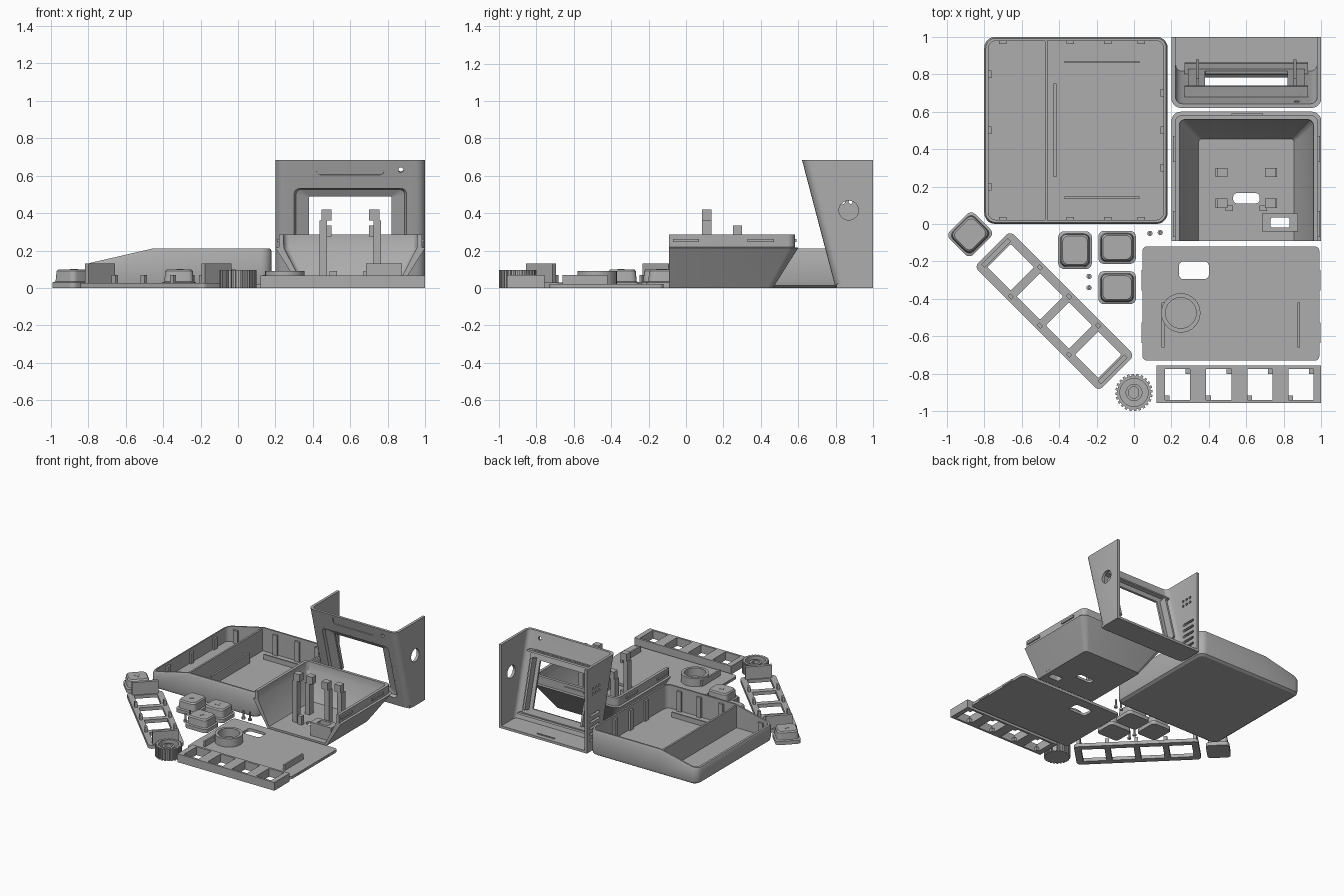
import bpy, bmesh, math
from mathutils import Matrix, Vector

cube = bpy.data.objects.get("Cube")
if cube:
    bpy.data.objects.remove(cube, do_unlink=True)

GREY = (0.42, 0.42, 0.42, 1)
plastic = bpy.data.materials.new("grey plastic")
plastic.use_nodes = True
plastic.diffuse_color = GREY
plastic.node_tree.nodes["Principled BSDF"].inputs["Base Color"].default_value = GREY


def add(name, bm, place=Matrix()):
    """Turn a bmesh into a named, shaded object."""
    bmesh.ops.remove_doubles(bm, verts=bm.verts, dist=1e-5)
    bmesh.ops.recalc_face_normals(bm, faces=bm.faces)
    bmesh.ops.transform(bm, matrix=place, verts=bm.verts)
    mesh = bpy.data.meshes.new(name)
    bm.to_mesh(mesh)
    bm.free()
    mesh.materials.append(plastic)
    ob = bpy.data.objects.new(name, mesh)
    bpy.context.scene.collection.objects.link(ob)
    return ob


def rrect(x0, x1, y0, y1, r=0.0, split=None):
    """Rounded rectangle outline, with optional extra points at x = split."""
    if r == 0:
        return [(x0, y0), (x1, y0), (x1, y1), (x0, y1)]
    pts = []
    for k, (cx, cy) in enumerate([(x0 + r, y0 + r), (x1 - r, y0 + r),
                                  (x1 - r, y1 - r), (x0 + r, y1 - r)]):
        for i in range(6):
            a = math.pi * (1 + k / 2 + i / 10)
            pts.append((cx + r * math.cos(a), cy + r * math.sin(a)))
        if split is not None and k in (0, 2):
            pts.append((split, y0 if k == 0 else y1))
    return pts


def circle(x, y, r, n=32):
    return [(x + r * math.cos(math.tau * i / n), y + r * math.sin(math.tau * i / n))
            for i in range(n)]


def loft(name, sections, place=Matrix(), closed=False):
    """Skin a stack of (outline, height) sections; height may be a function of x."""
    bm = bmesh.new()
    rings = [[bm.verts.new((x, y, z(x) if callable(z) else z)) for x, y in o]
             for o, z in sections]
    pairs = list(zip(rings, rings[1:]))
    if closed:
        pairs.append((rings[-1], rings[0]))
    else:
        bm.faces.new(rings[0])
        bm.faces.new(rings[-1])
    for a, b in pairs:
        for i in range(len(a)):
            j = (i + 1) % len(a)
            bm.faces.new((a[i], a[j], b[j], b[i]))
    return add(name, bm, place)


def box(name, x0, x1, y0, y1, z0, z1, place=Matrix()):
    return loft(name, [(rrect(x0, x1, y0, y1), z0), (rrect(x0, x1, y0, y1), z1)], place)


def plate(name, outlines, z0, z1, place=Matrix()):
    """Flat plate; outlines after the first are holes."""
    cu = bpy.data.curves.new(name, "CURVE")
    cu.dimensions, cu.fill_mode, cu.extrude = "2D", "BOTH", (z1 - z0) / 2
    for o in outlines:
        sp = cu.splines.new("POLY")
        sp.points.add(len(o) - 1)
        for p, (x, y) in zip(sp.points, o):
            p.co = (x, y, 0, 1)
        sp.use_cyclic_u = True
    tmp = bpy.data.objects.new(name, cu)
    mesh = bpy.data.meshes.new_from_object(tmp)
    bpy.data.objects.remove(tmp)
    bm = bmesh.new()
    bm.from_mesh(mesh)
    bpy.data.meshes.remove(mesh)
    return add(name, bm, place @ Matrix.Translation((0, 0, (z0 + z1) / 2)))


def cut(ob, cutters):
    """Subtract cutters, bake the result and drop the cutters."""
    for c in cutters:
        m = ob.modifiers.new("cut", "BOOLEAN")
        m.operation, m.solver, m.object = "DIFFERENCE", "EXACT", c
    bpy.context.view_layer.update()
    mesh = bpy.data.meshes.new_from_object(ob.evaluated_get(bpy.context.evaluated_depsgraph_get()))
    ob.modifiers.clear()
    ob.data = mesh
    for c in cutters:
        bpy.data.objects.remove(c, do_unlink=True)


# Large tray with a sloping rim
def rim(x):
    return min(0.21, 0.21 - (-0.46 - x) * 0.23)


def tray_outline(d, r):
    return rrect(-0.8 + d, 0.18 - d, d, 1 - d, r, -0.46)


loft("tray", [(tray_outline(0.025, 0.04), 0), (tray_outline(0.006, 0.055), 0.012),
              (tray_outline(0, 0.06), 0.035), (tray_outline(0, 0.06), lambda x: rim(x) - 0.015),
              (tray_outline(0.008, 0.052), rim), (tray_outline(0.022, 0.04), rim),
              (tray_outline(0.022, 0.04), 0.02)])
box("tray_divider", -0.475, -0.46, 0.02, 0.98, 0.015, 0.2)
box("tray_low_rib", -0.43, -0.415, 0.25, 0.75, 0.015, 0.1)
for y in (0.14, 0.865):
    box("tray_cross_rib", -0.37, 0.03, y - 0.006, y + 0.006, 0.015, 0.06)
for x in (-0.7, -0.34, -0.14, 0.04):
    for y in (0.018, 0.962):
        box("tray_wall_rib", x - 0.02, x + 0.02, y, y + 0.02, 0.015, rim(x - 0.02) - 0.025)
for x, ys in ((-0.782, (0.2, 0.5, 0.8)), (0.142, (0.3, 0.5, 0.7))):
    for y in ys:
        box("tray_wall_rib", x, x + 0.02, y - 0.02, y + 0.02, 0.015, rim(x) - 0.025)


# Leaning screen bezel, open at the top and back
def bezel_outline(front):
    outer = rrect(0.2, 1, front, 1.2, 0.05)[:12]
    inner = rrect(0.222, 0.978, front + 0.022, 1.2, 0.035)[:12]
    return [(0.2, 1)] + outer + [(1, 1), (0.978, 1)] + inner[::-1] + [(0.222, 1)]


TILT = math.atan2(0.18, 0.685)
face = Matrix.Translation((0.6, 0.721, 0.3)) @ Matrix.Rotation(math.pi / 2 + TILT, 4, "X")
side = Matrix.Rotation(math.pi / 2, 4, "Z") @ Matrix.Rotation(math.pi / 2, 4, "X")


def face_rect(w, h, r):
    return rrect(-w, w, -h, h, r)


bezel = loft("bezel", [(bezel_outline(0.8), 0), (bezel_outline(0.62), 0.685)])
cutters = [plate("cutter", [face_rect(0.31, 0.25, 0.035)], -0.1, 0.1, face),
           plate("cutter", [rrect(-0.18, 0.18, 0.315, 0.387, 0.02)], -0.006, 0.05, face),
           plate("cutter", [circle(0.27, 0.342, 0.014, 12)], -0.1, 0.1, face),
           plate("cutter", [circle(0.87, 0.415, 0.052)], 0.9, 1.1, side)]
for i in range(5):
    z = 0.08 + 0.05 * i
    cutters.append(plate("cutter", [rrect(0.84, 0.96, z, z + 0.02, 0.009)], 0.1, 0.3, side))
for y in (0.84, 0.88, 0.92):
    for z in (0.46, 0.5):
        cutters.append(plate("cutter", [circle(y, z, 0.011, 10)], 0.1, 0.3, side))
cut(bezel, cutters)
loft("screen_funnel", [(face_rect(0.312, 0.252, 0.035), 0), (face_rect(0.3, 0.24, 0.03), 0),
                       (face_rect(0.29, 0.23, 0.03), -0.02), (face_rect(0.22, 0.186, 0.005), -0.035),
                       (face_rect(0.22, 0.186, 0.005), -0.05), (face_rect(0.312, 0.252, 0.035), -0.05)],
     face, closed=True)
box("bezel_floor", 0.205, 0.995, 0.805, 1, 0, 0.02)
box("bezel_floor_ridge", 0.52, 0.68, 0.955, 0.965, 0.02, 0.027)
for x in (-0.26, 0.26):
    box("screen_clip", x - 0.008, x + 0.008, -0.2, 0.2, -0.11, -0.045, face)
for y in (-0.25, 0.235):
    box("screen_rail", -0.33, 0.33, y, y + 0.015, -0.08, -0.02, face)


# Flared rear housing, open at the front
def bin_outline(d, r):
    return rrect(0.2 + d, 1 - d, -0.5, 0.6 - d, r)


housing = loft("rear_housing", [(bin_outline(0.135, 0.03), 0), (bin_outline(0, 0.05), 0.215),
                                (bin_outline(0.018, 0.04), 0.218), (bin_outline(0.018, 0.04), 0.285),
                                (bin_outline(0.042, 0.03), 0.285), (bin_outline(0.045, 0.03), 0.215),
                                (bin_outline(0.145, 0.02), 0.02)])
cut(housing, [box("cutter", 0, 1.2, -0.7, -0.09, -0.1, 0.5),
              plate("cutter", [rrect(0.53, 0.67, 0.11, 0.165, 0.02)], -0.1, 0.1),
              plate("cutter", [rrect(0.73, 0.83, -0.02, 0.035, 0.01)], -0.1, 0.1)])
plate("connector_box", [rrect(0.685, 0.875, -0.04, 0.055), rrect(0.73, 0.83, -0.02, 0.035, 0.01)],
      0.015, 0.13)
for s in (-1, 1):
    for y, top in ((0.11, 0.42), (0.275, 0.335)):
        mid = 0.6 + s * 0.145
        box("board_post", mid - 0.02, mid + 0.02, y - 0.025, y + 0.025, 0.015, top - 0.06)
        hook = sorted((mid + s * 0.01, mid - s * 0.045))
        box("board_post_hook", *hook, y - 0.025, y + 0.025, top - 0.06, top)
    box("board_stop", 0.58 + s * 0.09, 0.62 + s * 0.09, 0.07, 0.1, 0.015, 0.09)
    for y in (0, 0.4):
        edge = 0.6 + s * 0.385
        box("housing_snap", edge - 0.008, edge + 0.008, y - 0.07, y + 0.07, 0.245, 0.262)
box("housing_snap", 0.52, 0.69, 0.575, 0.59, 0.245, 0.262)

# Flat back panel with battery ring
plate("back_panel", [rrect(0.045, 0.99, -0.73, -0.12, 0.025), rrect(0.24, 0.4, -0.295, -0.2, 0.025)],
      0, 0.022)
plate("panel_ring", [circle(0.25, -0.475, 0.105), circle(0.25, -0.475, 0.082)], 0.02, 0.09)
for x in (0.155, 0.88):
    box("panel_rib", x - 0.007, x + 0.007, -0.66, -0.42, 0.02, 0.068)
for x in (0.04, 0.985):
    for y in (-0.58, -0.3):
        box("panel_tab", x, x + 0.01, y - 0.055, y + 0.055, 0.005, 0.02)

# Straight key frame
wells = [0.165 + 0.22 * i for i in range(4)]
plate("key_frame", [rrect(0.12, 1, -0.957, -0.757)] + [rrect(x, x + 0.135, -0.94, -0.775) for x in wells],
      0, 0.068)
for x in wells:
    box("key_frame_stop", x, x + 0.025, -0.94, -0.915, 0, 0.03)
    box("key_frame_stop", x + 0.11, x + 0.135, -0.8, -0.775, 0, 0.03)

# Diagonal key cover
diag = Matrix.Translation((-0.425, -0.465, 0)) @ Matrix.Rotation(-math.pi / 4, 4, "Z")
plate("key_cover", [rrect(-0.47, 0.47, -0.135, 0.135, 0.03)] +
      [rrect(u - 0.088, u + 0.088, -0.088, 0.088, 0.008) for u in (-0.33, -0.11, 0.11, 0.33)],
      0, 0.028, diag)
for s in (-1, 1):
    box("cover_end_bar", s * 0.44 - 0.013, s * 0.44 + 0.013, -0.1, 0.1, 0.025, 0.13, diag)
    for u in (-0.22, 0, 0.22):
        box("cover_peg", u - 0.014, u + 0.014, s * 0.11 - 0.01, s * 0.11 + 0.01, 0.025, 0.07, diag)

# Key caps with arrow marks
for x, y, w, h, turn in ((-0.315, -0.14, 0.09, 0.1, 0), (-0.09, -0.125, 0.1, 0.088, 90),
                         (-0.09, -0.34, 0.1, 0.088, -90), (-0.875, -0.055, 0.095, 0.088, 45)):
    spot = Matrix.Translation((x, y, 0))
    if turn == 45:
        spot = spot @ Matrix.Rotation(math.pi / 4, 4, "Z")
    loft("key_cap", [(face_rect(w - d, h - d, 0.03), z) for d, z in
                     ((0, 0), (0, 0.03), (0.012, 0.035), (0.016, 0.09), (0.024, 0.1))], spot)
    plate("key_mark", [circle(0, 0, 0.025, 3)], 0.1, 0.102,
          spot @ Matrix.Rotation(math.radians(turn), 4, "Z"))

# Toothed knob
teeth = [(r * math.cos(math.tau * (i + o) / 24), -0.9 + r * math.sin(math.tau * (i + o) / 24))
         for i in range(24) for r, o in ((0.1, 0), (0.1, 0.5), (0.09, 0.55), (0.09, 0.95))]
plate("knob_wall", [teeth, circle(0, -0.9, 0.075)], 0, 0.095)
plate("knob_floor", [circle(0, -0.9, 0.08)], 0, 0.03)
plate("knob_hub", [circle(0, -0.9, 0.045), circle(0, -0.9, 0.03)[3:30]], 0.02, 0.08)

# Loose screws
for x, y in ((0.085, -0.05), (0.14, -0.045), (-0.24, -0.28), (-0.24, -0.34)):
    loft("screw", [(circle(x, y, r, 12), z) for r, z in
                   ((0.014, 0), (0.014, 0.015), (0.007, 0.016), (0.007, 0.07))])

# Smooth the curved walls, keep edges sharp
for ob in bpy.context.scene.objects:
    ob.select_set(ob.type == "MESH")
    bpy.context.view_layer.objects.active = ob
bpy.ops.object.shade_smooth_by_angle(angle=math.radians(30))
